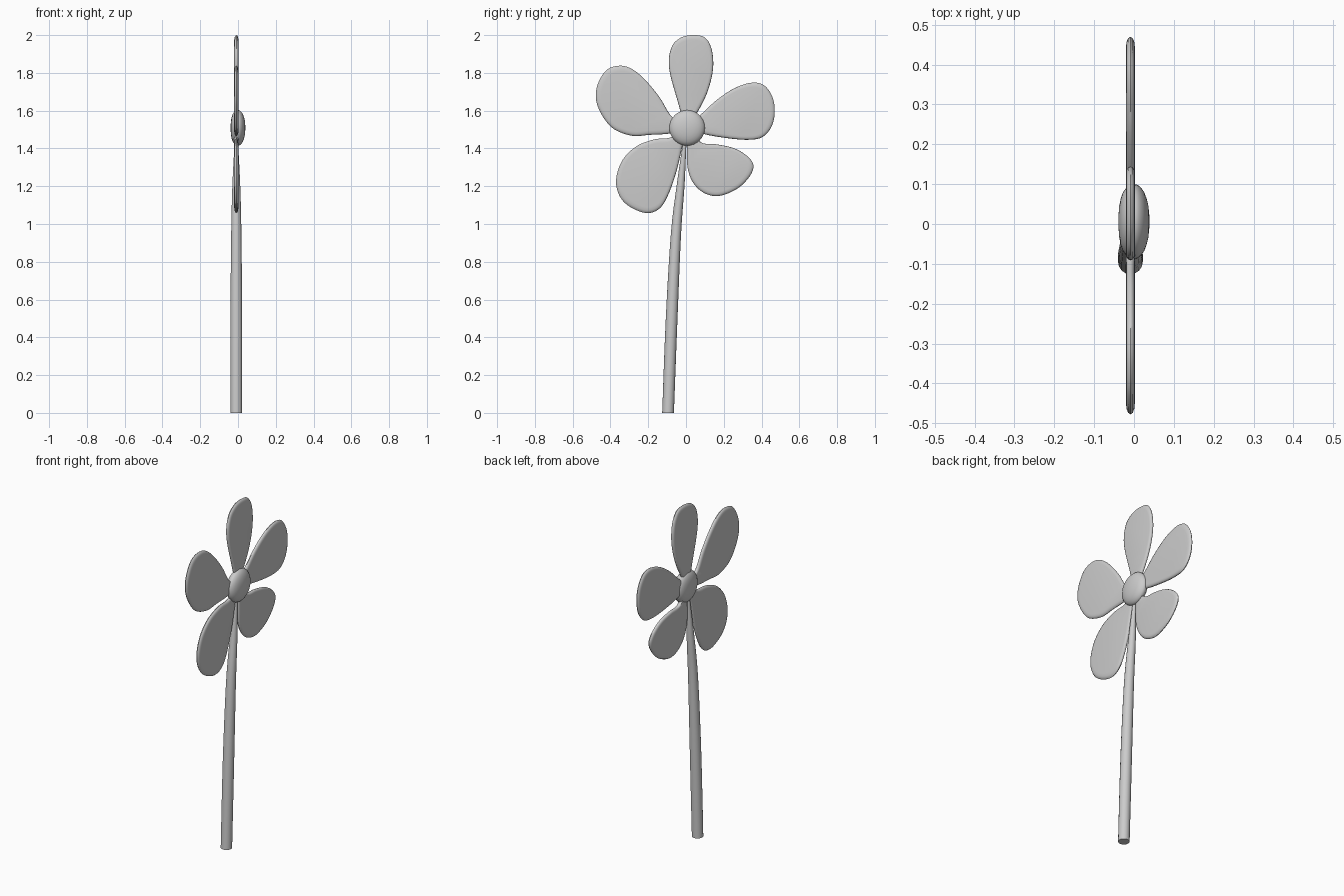
import bpy, bmesh, math
from mathutils import Vector

cube = bpy.data.objects.get("Cube")
if cube:
    bpy.data.objects.remove(cube, do_unlink=True)

grey = bpy.data.materials.new("light_grey")
grey.use_nodes = True
colour = (0.6, 0.6, 0.6, 1)
grey.diffuse_color = colour
grey.node_tree.nodes["Principled BSDF"].inputs["Base Color"].default_value = colour

HUB = Vector((0, 0.006, 1.509))
PETAL_X = -0.009


def loft(name, rings, angle=50):
    """Skin a list of equal-length rings and cap both ends."""
    bm = bmesh.new()
    loops = [[bm.verts.new(p) for p in ring] for ring in rings]
    for low, high in zip(loops, loops[1:]):
        for i in range(len(low)):
            j = (i + 1) % len(low)
            bm.faces.new((low[i], low[j], high[j], high[i]))
    bm.faces.new(loops[0])
    bm.faces.new(loops[-1])
    bmesh.ops.recalc_face_normals(bm, faces=bm.faces)
    mesh = bpy.data.meshes.new(name)
    bm.to_mesh(mesh)
    bm.free()
    mesh.materials.append(grey)
    obj = bpy.data.objects.new(name, mesh)
    bpy.context.collection.objects.link(obj)
    bpy.ops.object.select_all(action='DESELECT')
    obj.select_set(True)
    bpy.context.view_layer.objects.active = obj
    bpy.ops.object.shade_smooth_by_angle(angle=math.radians(angle))
    return obj


def spline(points, closed, steps=6):
    """Smooth curve through the given points."""
    pts = [Vector(p) for p in points]
    n = len(pts)

    def at(i):
        return pts[i % n] if closed else pts[max(0, min(n - 1, i))]

    out = []
    for i in range(n if closed else n - 1):
        a, b, c, d = (at(i + k) for k in (-1, 0, 1, 2))
        for s in range(steps):
            t = s / steps
            out.append(b + (c - a) * t / 2 + (a * 2 - b * 5 + c * 4 - d) * t**2 / 2
                       + (b * 3 - a - c * 3 + d) * t**3 / 2)
    return out if closed else out + [pts[-1]]


def petal(name, outline):
    """Thin plate with a softly rounded rim, its root tucked into the hub."""
    pts = spline([(HUB.y, HUB.z)] + outline, True)
    mid = sum(pts, Vector((0, 0))) / len(pts)
    rim = ((0.86, 0.0112), (0.93, 0.0098), (0.98, 0.006), (1, 0))
    section = [(s, -x) for s, x in rim] + [(s, x) for s, x in rim[-2::-1]]
    rings = []
    for scale, x in section:
        flat = [mid + (p - mid) * scale for p in pts]
        rings.append([(PETAL_X + x, p.x, p.y) for p in flat])
    loft(name, rings)


# Petals, each outlined in y and z
petal("top_petal", [(-.05, 1.67), (-.09, 1.83), (-.077, 1.935), (-.03, 1.985), (.035, 2),
                    (.1, 1.987), (.136, 1.925), (.143, 1.82), (.114, 1.70), (.06, 1.59)])
petal("back_upper_petal", [(.09, 1.59), (.167, 1.66), (.257, 1.719), (.347, 1.748), (.415, 1.733),
                           (.46, 1.666), (.469, 1.58), (.448, 1.506), (.4, 1.458), (.33, 1.446),
                           (.23, 1.453), (.1, 1.475)])
petal("back_lower_petal", [(.08, 1.432), (.167, 1.421), (.257, 1.4), (.326, 1.358), (.357, 1.31),
                           (.337, 1.252), (.273, 1.188), (.178, 1.149), (.1, 1.162), (.04, 1.215),
                           (.008, 1.3), (.006, 1.416)])
petal("front_lower_petal", [(-.018, 1.416), (-.05, 1.28), (-.093, 1.157), (-.14, 1.082),
                            (-.21, 1.058), (-.3, 1.093), (-.353, 1.151), (-.37, 1.236),
                            (-.337, 1.337), (-.263, 1.411), (-.167, 1.448), (-.077, 1.459)])
petal("front_upper_petal", [(-.08, 1.48), (-.193, 1.472), (-.284, 1.467), (-.379, 1.501),
                            (-.438, 1.565), (-.475, 1.65), (-.469, 1.735), (-.422, 1.814),
                            (-.353, 1.838), (-.289, 1.822), (-.22, 1.767), (-.14, 1.671),
                            (-.077, 1.57)])

# Domed hub turned around the x axis
profile = [(.004, -.039), (.04, -.037), (.073, -.028), (.09, -.013), (.094, 0),
           (.09, .012), (.073, .026), (.04, .036), (.004, .039)]
turn = [2 * math.pi * i / 32 for i in range(32)]
loft("hub", [[HUB + Vector((x, r * math.cos(a), r * math.sin(a))) for a in turn]
             for r, x in spline(profile, False, 2)])

# Gently bent, tapering stem: y, z, radius
stem = [(-.095, 0, .031), (-.076, .5, .031), (-.053, .95, .027), (-.029, 1.2, .021),
        (-.01, 1.4, .011), (-.004, 1.46, .009)]
loft("stem", [[(-.009 + r * math.cos(a), y + r * math.sin(a), z) for a in turn[::2]]
              for y, z, r in spline(stem, False, 4)])
